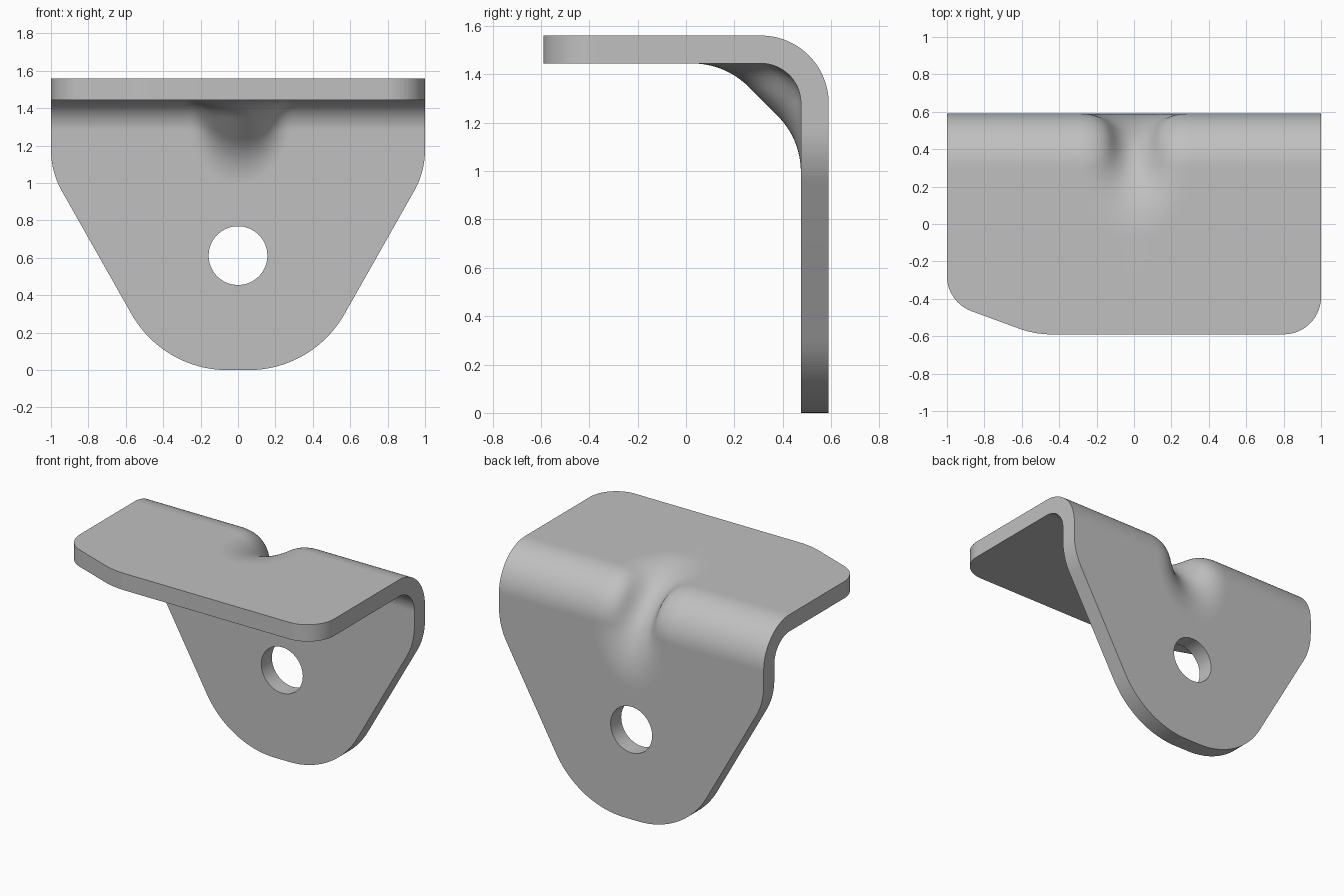
import bpy, bmesh, math
from mathutils import Vector

cube = bpy.data.objects.get("Cube")
if cube:
    bpy.data.objects.remove(cube)

# Sheet bend: centre line, inner and outer radius
YC, ZC, R_IN, R_OUT = 0.31, 1.28, 0.165, 0.28
FRONT = -0.59
AXIS = -1.89 / math.sqrt(2)      # height of the gusset axis on the bend diagonal
DIAGONAL = Vector((-1, -1)).normalized()


def linspace(a, b, n):
    return [a + (b - a) * i / n for i in range(n + 1)]


def fillet(a, corner, b, radius, steps=14):
    """Arc points rounding one corner of an outline."""
    a, c, b = Vector(a), Vector(corner), Vector(b)
    u, v = (a - c).normalized(), (b - c).normalized()
    half = u.angle(v) / 2
    centre = c + (u + v).normalized() * radius / math.sin(half)
    start = c + u * radius / math.tan(half) - centre
    end = c + v * radius / math.tan(half) - centre
    total = start.angle(end)
    return [centre + (start * math.sin(total * (1 - t)) + end * math.sin(total * t)) / math.sin(total)
            for t in linspace(0, 1, steps)]


def width_at(outline, pos):
    """Outline half-width at a position along the sheet."""
    for p, q in zip(outline, outline[1:]):
        if q.y - 1e-6 <= pos <= p.y + 1e-6 and p.y - q.y > 1e-9:
            return p.x + (q.x - p.x) * (p.y - pos) / (p.y - q.y)
    return outline[0].x if pos > outline[0].y else outline[-1].x


def field(x, p, radius, gusset, blend):
    """Blended distance to the bent sheet side and the gusset rib."""
    q = p - Vector((YC, ZC))
    sheet = radius - Vector((max(q.x, 0), max(q.y, 0))).length - min(max(q.x, q.y), 0)
    rib = math.hypot(x, max(p.dot(DIAGONAL) - AXIS, 0)) - gusset
    return min(sheet, rib) - max(blend - abs(sheet - rib), 0) ** 2 / (4 * blend)


def press(x, p, radius, gusset, blend):
    """Push a sheet point along the diagonal onto the pressed gusset."""
    if abs(x) > 0.5 or p.x < -0.1 or p.y < 0.85:
        return p
    low, high = 0.0, 0.5
    for _ in range(24):
        mid = (low + high) / 2
        if field(x, p + DIAGONAL * mid, radius, gusset, blend) <= 0:
            low = mid
        else:
            high = mid
    return p + DIAGONAL * low


# Outlines of the flange corners and of the tapered plate
round_corner = fillet((1, 0), (1, FRONT), (0, FRONT), 0.2)
clipped_corner = (fillet((1, 0), (1, -0.418), (0.53, FRONT), 0.2)
                  + fillet((1, -0.418), (0.53, FRONT), (0, FRONT), 0.5))
taper = (fillet((1, ZC), (1, 1.06), (0.4, 0), 0.45)
         + fillet((1, 1.06), (0.4, 0), (0, 0), 0.59, 28))

# Rows along the sheet: point on the bend line, outward direction, right and left width
rows = []
flange = sorted({round(p.y, 5) for p in round_corner + clipped_corner})
for y in flange + linspace(-0.08, YC, 26)[:-1]:
    rows.append((Vector((y, ZC)), Vector((0, 1)),
                 width_at(clipped_corner, y), width_at(round_corner, y)))
for a in linspace(0, math.pi / 2, 28):
    rows.append((Vector((YC, ZC)), Vector((math.sin(a), math.cos(a))), 1, 1))
plate = {round(p.y, 5) for p in taper} | {round(z, 5) for z in linspace(ZC, 0.9, 26)[1:]}
for z in sorted(plate, reverse=True):
    w = width_at(taper, z)
    rows.append((Vector((YC, z)), Vector((1, 0)), w, w))

# Bracket skin: inner and outer sheets joined around the rim
columns = [-1] + linspace(-0.42, 0.42, 64) + [1]
bm = bmesh.new()
sides = []
for radius, gusset, blend in ((R_OUT, 0.09, 0.2), (R_IN, 0.2, 0.1)):
    grid = []
    for base, out, right, left in rows:
        line = []
        for u in columns:
            x = u * (left if u > 0 else right)
            p = press(x, base + out * radius, radius, gusset, blend)
            line.append(bm.verts.new((x, p.x, p.y)))
        grid.append(line)
    sides.append(grid)
    for r, s in zip(grid, grid[1:]):
        for i in range(len(columns) - 1):
            bm.faces.new((r[i], r[i + 1], s[i + 1], s[i]))
outer, inner = sides


def rim(g):
    return (g[0] + [r[-1] for r in g[1:-1]] + g[-1][::-1] + [r[0] for r in g[-2:0:-1]])


a, b = rim(outer), rim(inner)
for i in range(len(a)):
    j = (i + 1) % len(a)
    bm.faces.new((a[i], a[j], b[j], b[i]))
bmesh.ops.recalc_face_normals(bm, faces=bm.faces)
mesh = bpy.data.meshes.new("bracket")
bm.to_mesh(mesh)
bm.free()
bracket = bpy.data.objects.new("bracket", mesh)
bpy.context.collection.objects.link(bracket)

# Steel grey material
steel = bpy.data.materials.new("steel grey")
steel.use_nodes = True
grey = (0.53, 0.53, 0.53, 1)
steel.diffuse_color = grey
steel.node_tree.nodes["Principled BSDF"].inputs["Base Color"].default_value = grey
mesh.materials.append(steel)

# Bolt hole
bpy.ops.mesh.primitive_cylinder_add(vertices=64, radius=0.157, depth=0.5,
                                    location=(0, 0.53, 0.612), rotation=(math.pi / 2, 0, 0))
cutter = bpy.context.object
cutter.name = "hole_cutter"
cutter.hide_render = True
cutter.data.materials.append(steel)
cut = bracket.modifiers.new("bolt_hole", "BOOLEAN")
cut.operation, cut.solver, cut.object = "DIFFERENCE", "EXACT", cutter

bpy.ops.object.select_all(action="DESELECT")
bracket.select_set(True)
bpy.context.view_layer.objects.active = bracket
bpy.ops.object.modifier_apply(modifier=cut.name)
bpy.data.objects.remove(cutter)
bpy.ops.object.shade_smooth_by_angle(angle=math.radians(35))
